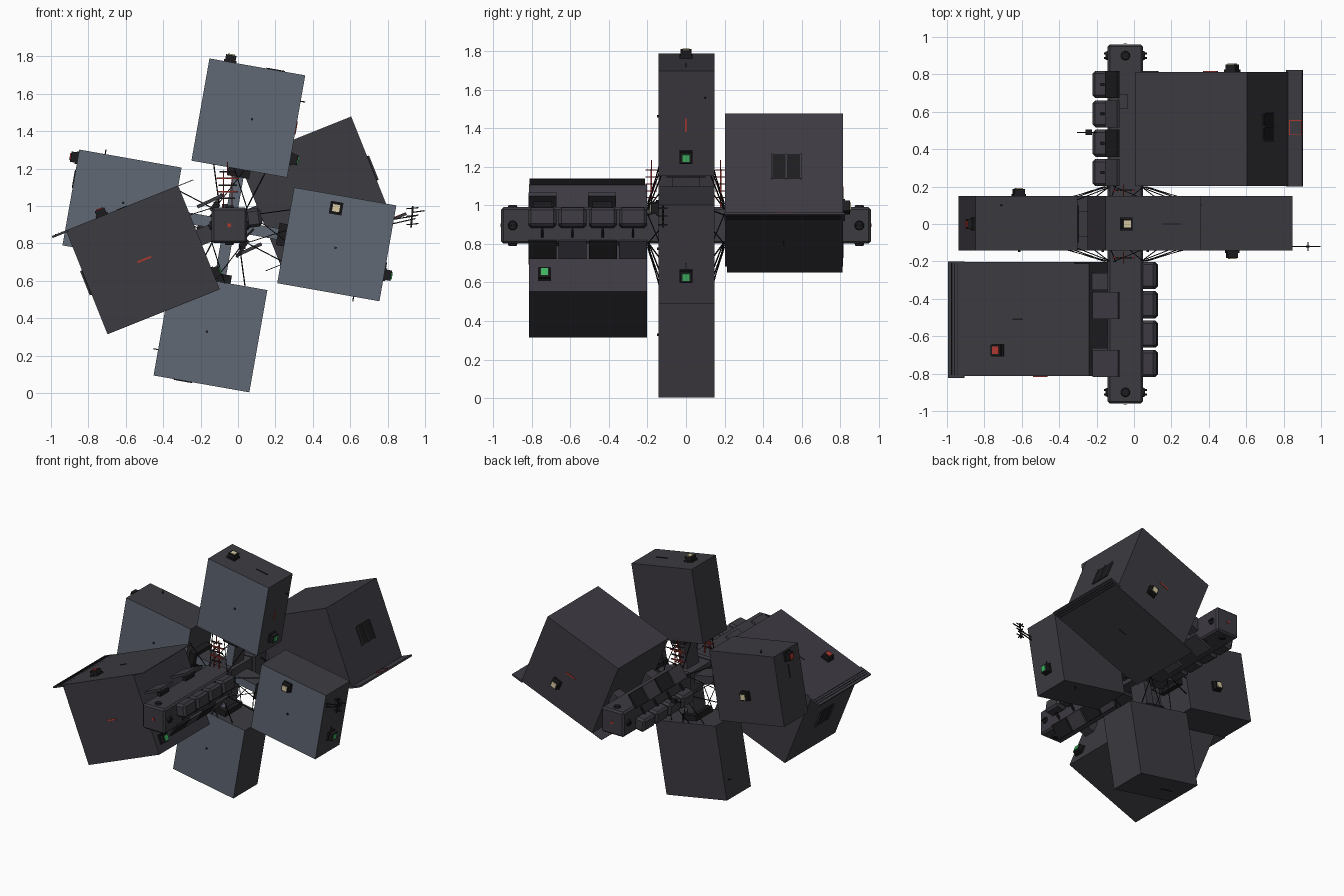
import bpy, bmesh, math
from mathutils import Matrix, Vector

if "Cube" in bpy.data.objects:
    bpy.data.objects.remove(bpy.data.objects["Cube"])


def material(name, r, g, b):
    m = bpy.data.materials.new(name)
    m.diffuse_color = (r, g, b, 1)
    m.use_nodes = True
    m.node_tree.nodes["Principled BSDF"].inputs["Base Color"].default_value = m.diffuse_color
    return m


DARK = material("dark_plating", 0.046, 0.043, 0.053)
BLUE = material("blue_grey_plating", 0.115, 0.14, 0.175)
BLACK = material("black_trim", 0.012, 0.012, 0.014)
GREEN = material("green_lens", 0.05, 0.45, 0.12)
CREAM = material("cream_lens", 0.70, 0.60, 0.36)
RED = material("red_paint", 0.42, 0.04, 0.03)

CX, CZ = -0.046, 0.896          # hull axis
T = Matrix.Translation
HUB = T((CX, 0, CZ))


def rot(deg):
    return Matrix.Rotation(math.radians(deg), 4, 'Y')


def finish(name, bm, mat):
    me = bpy.data.meshes.new(name)
    bmesh.ops.recalc_face_normals(bm, faces=bm.faces[:])
    bm.to_mesh(me)
    bm.free()
    me.materials.append(mat)
    ob = bpy.data.objects.new(name, me)
    bpy.context.collection.objects.link(ob)
    return ob


def box(name, frame, c, size, mat=DARK, bevel=0, front=None):
    """Cuboid at c in the given frame; front = material of -y faces."""
    bm = bmesh.new()
    bmesh.ops.create_cube(bm, size=1, matrix=frame @ T(c) @ Matrix.Diagonal((*size, 1)))
    if bevel:
        bmesh.ops.bevel(bm, geom=bm.edges[:], offset=bevel, segments=1, affect='EDGES')
    ob = finish(name, bm, mat)
    if front:
        ob.data.materials.append(front)
        for p in ob.data.polygons:
            p.material_index = int(p.normal.y < -0.9)
    return ob


def bar(name, frame, a, b, t=0.005, mat=BLACK):
    """Square rod between two points."""
    a, b = frame @ Vector(a), frame @ Vector(b)
    d = b - a
    m = T((a + b) / 2) @ d.to_track_quat('Z', 'Y').to_matrix().to_4x4()
    return box(name, m, (0, 0, 0), (t, t, d.length), mat)


def lamp(name, frame, pos, normal, lens):
    """Framed signal lamp standing out along normal."""
    m = frame @ T(pos) @ Vector(normal).to_track_quat('Z', 'Y').to_matrix().to_4x4()
    box(name + "_foot", m, (0, 0, 0.006), (0.068, 0.068, 0.012), BLACK)
    box(name + "_housing", m, (0, 0, 0.022), (0.056, 0.056, 0.034), BLACK)
    box(name + "_lens", m, (0, 0, 0.041), (0.038, 0.038, 0.007), lens)


def disc(name, frame, c, r, depth, axis, mat=BLACK):
    bm = bmesh.new()
    m = frame @ T(c) @ Vector(axis).to_track_quat('Z', 'Y').to_matrix().to_4x4()
    bmesh.ops.create_cone(bm, cap_ends=True, segments=16, radius1=r, radius2=r * 0.8,
                          depth=depth, matrix=m)
    return finish(name, bm, mat)


# Central hull: two long spars and a hub
for s in (-1, 1):
    box("hull_spar", HUB, (0, s * 0.545, 0), (0.19, 0.83, 0.19), DARK, 0.012)
    for ax in ((1, 0, 0), (-1, 0, 0), (0, 0, 1), (0, 0, -1)):
        p = Vector(ax) * 0.099 + Vector((0, s * 0.9, 0))
        disc("end_hatch", HUB, p, 0.026, 0.014, ax)
    for i in (-1, 1):
        for k in (-1, 1):
            disc("end_thruster", HUB, (i * 0.1, s * (0.9 + k * 0.012), 0), 0.006, 0.03, (i, 0, 0))
    box("end_marker", HUB, (0, s * 0.964, 0), (0.018, 0.004, 0.018), RED)
box("hull_hub", HUB, (0, 0, 0), (0.15, 0.30, 0.15))

# Four pods around the hub with arms and stays
for k in range(4):
    F = HUB @ rot(10 + 90 * k)
    box("pod", F, (0, 0.003, 0.583), (0.52, 0.292, 0.555), DARK, 0, BLUE)
    box("pod_arm", F, (0, 0, 0.19), (0.06, 0.14, 0.25), DARK, 0, BLUE)
    box("pod_collar", F, (0, 0, 0.285), (0.12, 0.2, 0.045), BLACK)
    for sx in (-1, 1):
        for sy in (-1, 1):
            bar("pod_stay", F, (sx * 0.07, sy * 0.2, 0.09), (sx * 0.14, sy * 0.12, 0.31))
            bar("pod_stay_cross", F, (sx * 0.08, sy * 0.2, 0.1), (-sx * 0.03, sy * 0.14, 0.31), 0.004)
    # small face fittings
    box("pod_port", F, (0.02, -0.146, 0.58), (0.012, 0.008, 0.012), BLACK)
    box("pod_roof_mark", F, (0.1, 0, 0.862), (0.1, 0.006, 0.006), BLACK)
    bar("pod_whisker", F, (0.26, 0.1, 0.72), (0.285, 0.1, 0.72), 0.006)

pod = [HUB @ rot(10 + 90 * k) for k in range(4)]
lamp("top_lamp", pod[0], (-0.148, 0, 0.86), (0, 0, 1), CREAM)
lamp("top_side_lamp", pod[0], (0.26, 0, 0.407), (1, 0, 0), GREEN)
lamp("right_end_lamp", pod[1], (0.115, 0, 0.86), (0, 0, 1), GREEN)
lamp("right_front_lamp", pod[1], (-0.19, -0.143, 0.546), (0, -1, 0), CREAM)
lamp("left_end_lamp", pod[3], (0.215, 0, 0.86), (0, 0, 1), RED)
lamp("left_back_lamp", pod[3], (-0.05, 0.149, 0.57), (0, 1, 0), CREAM)
box("top_side_stripe", pod[0], (0.261, 0, 0.575), (0.006, 0.008, 0.07), RED)

# Two large cargo blocks, opposite each other
for s, turn in ((-1, -21.8), (1, 158.2)):
    F = HUB @ rot(turn)
    y = s * 0.508
    box("cargo_block", F, (-0.498, y, 0), (0.646, 0.612, 0.597))
    box("cargo_fin", F, (-0.452, s * 0.512, 0.2975), (0.735 - 0.01, 0.60, 0.004))
    box("cargo_fin_edge", F, (-0.856, s * 0.512, 0.294), (0.092, 0.625, 0.012))
    for i in range(3):
        box("fin_groove", F, (-0.845 - i * 0.018, y, 0.301), (0.004, 0.6, 0.004), BLACK)
    box("cargo_door", F, (-0.822, s * 0.52, 0.0), (0.008, 0.16, 0.14), BLACK)
    for i in (-1, 0, 1):
        box("door_rail", F, (-0.828, s * 0.52 + i * 0.075, 0.0), (0.008, 0.008, 0.14), DARK)
    for i in (-0.2, 0.2):
        box("cargo_connector", F, (-0.13, y + i, 0), (0.12, 0.09, 0.09))
    # painted dash on the outer end
    box("cargo_dash", F, (-0.49, s * 0.815, 0), (0.08, 0.006, 0.01), RED)
    box("cargo_roof_dash", F, (-0.5, y, 0.299), (0.06, 0.008, 0.006), BLACK)

    # Side panels standing off the spar, angled outward
    G = HUB @ rot(0 if s < 0 else 180)
    for i in range(4):
        yp = s * (0.275 + i * 0.157)
        upper = G @ T((0.128, yp, 0.04)) @ rot(-8)
        box("side_panel", upper, (0, 0, 0), (0.085, 0.145, 0.10), DARK, 0.015)
        lower = G @ T((0.07, yp, -0.125)) @ rot(35)
        box("lower_panel", lower, (0, 0, 0), (0.016, 0.145, 0.11),
            BLACK if i % 2 else DARK)
        bar("panel_bracket", G, (0.07, yp, -0.08), (0.13, yp, -0.02), 0.012)
    for yp in (0.435, 0.745):
        roof = G @ T((-0.104, s * yp, 0.13)) @ rot(-25)
        box("roof_panel", roof, (0, 0, 0), (0.15, 0.145, 0.018))
        box("roof_panel_base", G, (-0.07, s * yp, 0.10), (0.03, 0.1, 0.05), BLACK)

    # Red lattice mast beside the hub
    M = T((-0.055, s * 0.18, 0))
    for dx in (-0.022, 0.022):
        bar("mast_leg", M, (dx, 0, 0.97), (dx, 0, 1.19), 0.006, RED)
    bar("mast_tip", M, (0, 0, 1.17), (0, 0, 1.235), 0.005, RED)
    for i, w in enumerate((0.04, 0.055, 0.05, 0.06, 0.045)):
        zc = 1.04 + i * 0.036
        bar("mast_rung", M, (-w, 0, zc), (w, 0, zc), 0.008, RED if i % 2 else BLACK)
        bar("mast_spur", M, (0, -0.03, zc), (0, 0.03, zc), 0.005, RED)

lamp("front_block_roof_lamp", HUB @ rot(-21.8), (-0.613, -0.675, 0.2985), (0, 0, 1), RED)
lamp("front_block_side_lamp", HUB @ rot(-21.8), (-0.175, -0.735, -0.205), (1, 0, 0), GREEN)
lamp("back_block_end_lamp", HUB @ rot(158.2), (-0.565, 0.813, 0.125), (0, 1, 0), CREAM)

# Red outlined pad on the back fin
B = HUB @ rot(158.2)
for i in (-1, 1):
    box("fin_pad_edge", B, (-0.865, 0.515 + i * 0.038, 0.287), (0.07, 0.004, 0.004), RED)
    box("fin_pad_edge", B, (-0.865 + i * 0.034, 0.515, 0.287), (0.004, 0.076, 0.004), RED)

# Antenna boom on the right pod
A = T((0, -0.12, 0))
for dz in (-0.012, 0.012):
    bar("boom_rail", A, (0.82, 0, 0.915 + dz), (0.95, 0, 0.94 + dz * 0.6), 0.006)
bar("boom_mast", A, (0.925, 0, 0.885), (0.935, 0, 1.0), 0.009)
bar("boom_tip", A, (0.93, 0, 0.965), (0.998, 0, 0.975), 0.006)
for zc in (0.9, 0.945, 0.985):
    bar("boom_cross", A, (0.90, 0, zc), (0.965, 0, zc + 0.006), 0.006)
    bar("boom_cross_side", A, (0.93, -0.025, zc), (0.93, 0.025, zc), 0.006)

# Sensor stalk on the back spar
bar("sensor_stalk", HUB, (-0.15, 0.49, 0.04), (-0.26, 0.49, 0.04), 0.006)
box("sensor_head", HUB, (-0.195, 0.49, 0.04), (0.035, 0.03, 0.03), BLACK)
box("spar_locker", HUB, (-0.015, 0.655, 0.1), (0.05, 0.08, 0.03))
